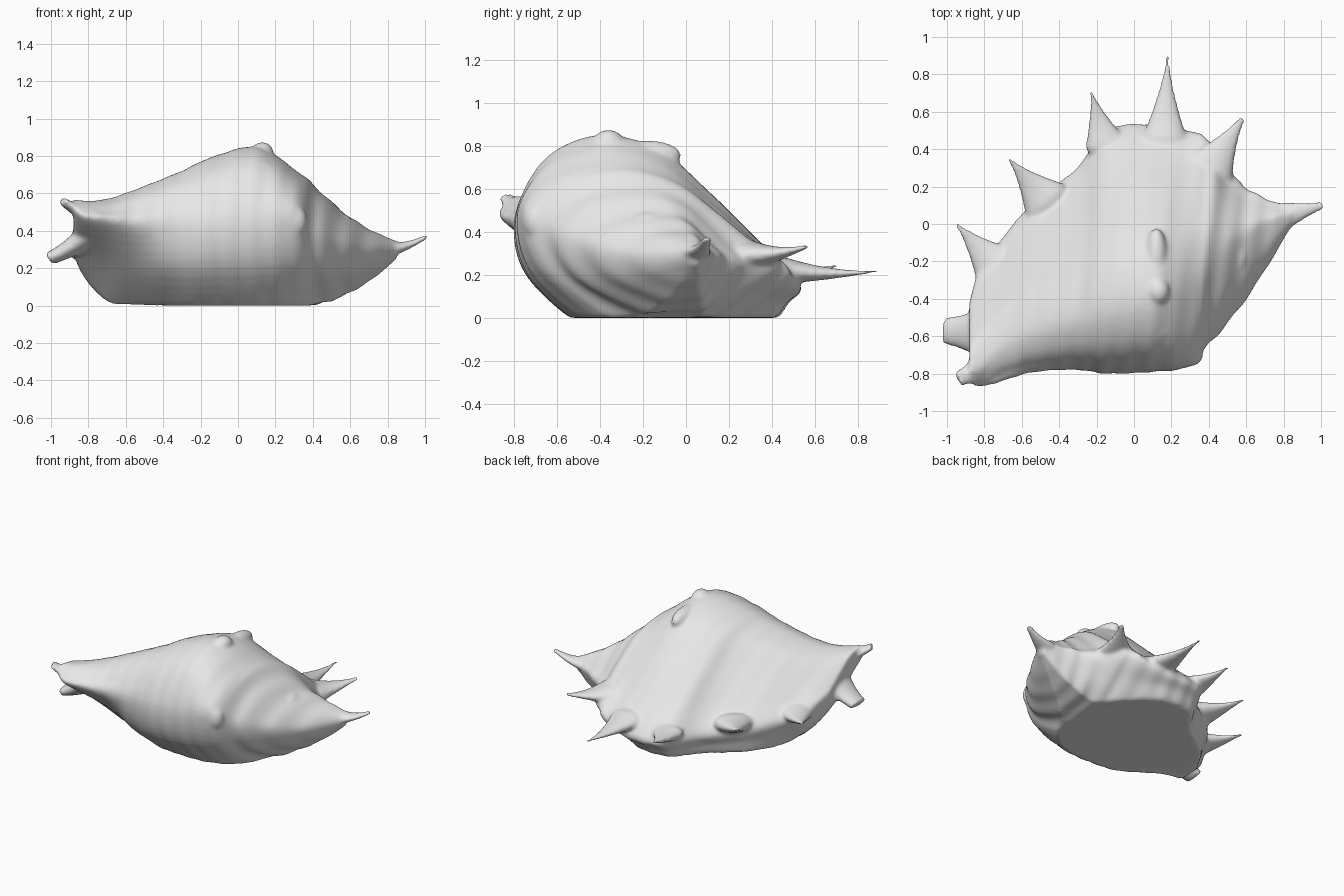
import bpy, bmesh, math
from mathutils import Vector

if "Cube" in bpy.data.objects:
    bpy.data.objects.remove(bpy.data.objects["Cube"])

# Body stations along x:
# x, bottom front y, bottom back y, bottom z, bulge y, z, crest y, z, lip y, z
STATIONS = [
    (-.88, -.52, -.44, .27, -.84, .5, -.78, .57, -.42, .36),
    (-.82, -.42, -.28, .15, -.86, .46, -.74, .56, -.22, .27),
    (-.7, -.35, -.18, .03, -.83, .44, -.62, .57, -.07, .22),
    (-.55, -.36, .04, .01, -.79, .42, -.55, .62, .1, .2),
    (-.3, -.5, .23, 0, -.78, .42, -.47, .72, .3, .17),
    (-.15, -.53, .4, 0, -.8, .42, -.42, .79, .5, .16),
    (.1, -.53, .4, 0, -.79, .45, -.37, .85, .53, .16),
    (.3, -.44, .24, 0, -.76, .47, -.3, .73, .5, .19),
    (.42, -.26, .1, .01, -.62, .38, -.2, .63, .44, .24),
    (.55, -.15, .08, .05, -.47, .33, -.1, .51, .24, .26),
    (.7, -.05, .07, .13, -.25, .29, 0, .41, .14, .29),
    (.85, .03, .06, .25, 0, .3, .06, .345, .09, .31),
]

# Spines: root, tip, root radius, tip radius
SPINES = [
    ((.36, .22, .3), (.58, .565, .33), .19, .022),
    ((.16, .32, .24), (.18, .9, .215), .18, .012),
    ((-.13, .34, .2), (-.235, .725, .25), .16, .012),
    ((-.41, .05, .22), (-.675, .355, .32), .2, .012),
    ((-.69, -.28, .26), (-.96, .01, .31), .18, .012),
    ((-.74, -.59, .44), (-1.01, -.57, .25), .18, .075),
    ((-.75, -.74, .49), (-.94, -.83, .56), .1, .045),
    ((.75, .03, .3), (1.01, .1, .37), .1, .025),
]

# Shoulder knobs: centre, radii
KNOBS = [((.12, -.18, .755), (.06, .16, .07)), ((.13, -.36, .82), (.06, .07, .055)),
         ((.3, -.7, .45), (.07, .06, .09)), ((.13, -.55, .72), (.07, .08, .06)),
         ((.56, -.17, .43), (.05, .1, .06))]


def spline(points, steps, closed=False):
    """Catmull-Rom resampling of tuples of any length."""
    n = len(points)
    out = []
    for i in range(n if closed else n - 1):
        quad = [points[(i + k) % n] if closed else points[min(max(i + k, 0), n - 1)]
                for k in (-1, 0, 1, 2)]
        for s in range(steps):
            t = s / steps
            out.append([b + t * (c - a) / 2
                        + t * t * (a - 2.5 * b + 2 * c - d / 2)
                        + t ** 3 * (1.5 * (b - c) + (d - a) / 2)
                        for a, b, c, d in zip(*quad)])
    if not closed:
        out.append(list(points[-1]))
    return out


def section(station):
    """Ring of points for one slice of the body."""
    x, b0, b1, zb, yf, zf, yt, zt, yl, zl = station
    mix = lambda a, b, t: a + (b - a) * t
    # Full belly on the wide part, hollow canal at the narrow end
    fold = mix(-.08, .045, min(1, max(0, (x + .7) / .3))) * min(1, (zf - zb) * 3)
    ring = [(b0, zb), (mix(yf, b0, .38) - fold, mix(zf, zb, .53)), (yf, zf)]
    ring += [(mix(yt, yf, u), mix(zf, zt, v)) for u, v in ((.82, .52), (.5, .85))]
    ring.append((yt, zt))
    ring += [(mix(yt, yl, u), mix(zl, zt, v)) for u, v in ((.28, .9), (.53, .62), (.77, .31))]
    ring += [(yl, zl), (mix(yl, b1, .5), mix(zl, zb, .55)), (b1, zb)]
    # Extra points keep the base corners tight
    ring += [(mix(b1, b0, t), zb) for t in (.1, .9)]
    # Growth ribs, stronger on the spire
    cy, cz = (yf + yl) / 2, (zt + zb) / 2
    depth = .022 if x > .36 else .005
    points = []
    for y, z in spline(ring, 5, True):
        lean = x - .12 * (y - cy)
        k = 1 + depth * math.sin(lean * 52)
        points.append(Vector((x, cy + (y - cy) * k, max(0, cz + (z - cz) * k))))
    return points


def loft(bm, rings):
    """Skin a list of equal rings and cap the ends."""
    loops = [[bm.verts.new(p) for p in ring] for ring in rings]
    for a, b in zip(loops, loops[1:]):
        for i in range(len(a)):
            j = (i + 1) % len(a)
            bm.faces.new((a[i], a[j], b[j], b[i]))
    bm.faces.new(loops[0])
    bm.faces.new(loops[-1])


def spine(bm, root, tip, r0, r1):
    """Flattened horn with a wide root that is rounded off inside the body."""
    root, tip = Vector(root), Vector(tip)
    axis = (tip - root).normalized()
    side = axis.cross(Vector((0, 0, 1))).normalized()
    up = side.cross(axis)
    rings = []
    for s in range(17):
        t = s / 16
        r = (r1 + (r0 - r1) * (1 - t) ** 1.5) * min(1, .3 + 3 * t)
        centre = root.lerp(tip, t) - up * .02 * math.sin(math.pi * t)
        rings.append([centre + side * r * math.cos(a) + up * r * .5 * math.sin(a)
                      for a in (math.tau * i / 16 for i in range(16))])
    loft(bm, rings)


bm = bmesh.new()
loft(bm, [section(s) for s in spline(STATIONS, 8)])
for args in SPINES:
    spine(bm, *args)
for centre, radii in KNOBS:
    made = bmesh.ops.create_icosphere(bm, subdivisions=3, radius=1)
    bmesh.ops.scale(bm, verts=made["verts"], vec=radii)
    bmesh.ops.translate(bm, verts=made["verts"], vec=centre)
bmesh.ops.recalc_face_normals(bm, faces=bm.faces)
mesh = bpy.data.meshes.new("shell")
bm.to_mesh(mesh)
bm.free()

# One plain shell colour
mat = bpy.data.materials.new("shell grey")
mat.use_nodes = True
mat.diffuse_color = (.8, .8, .8, 1)
mat.node_tree.nodes["Principled BSDF"].inputs["Base Color"].default_value = (.8, .8, .8, 1)
mesh.materials.append(mat)

shell = bpy.data.objects.new("shell", mesh)
bpy.context.collection.objects.link(shell)
bpy.context.view_layer.objects.active = shell
shell.select_set(True)

# Fuse body, spines and knobs into one skin, then soften the joins
fuse = shell.modifiers.new("fuse", "REMESH")
fuse.mode = "VOXEL"
fuse.voxel_size = .012
fuse.use_smooth_shade = True
soften = shell.modifiers.new("soften", "SMOOTH")
soften.factor = .5
soften.iterations = 10
